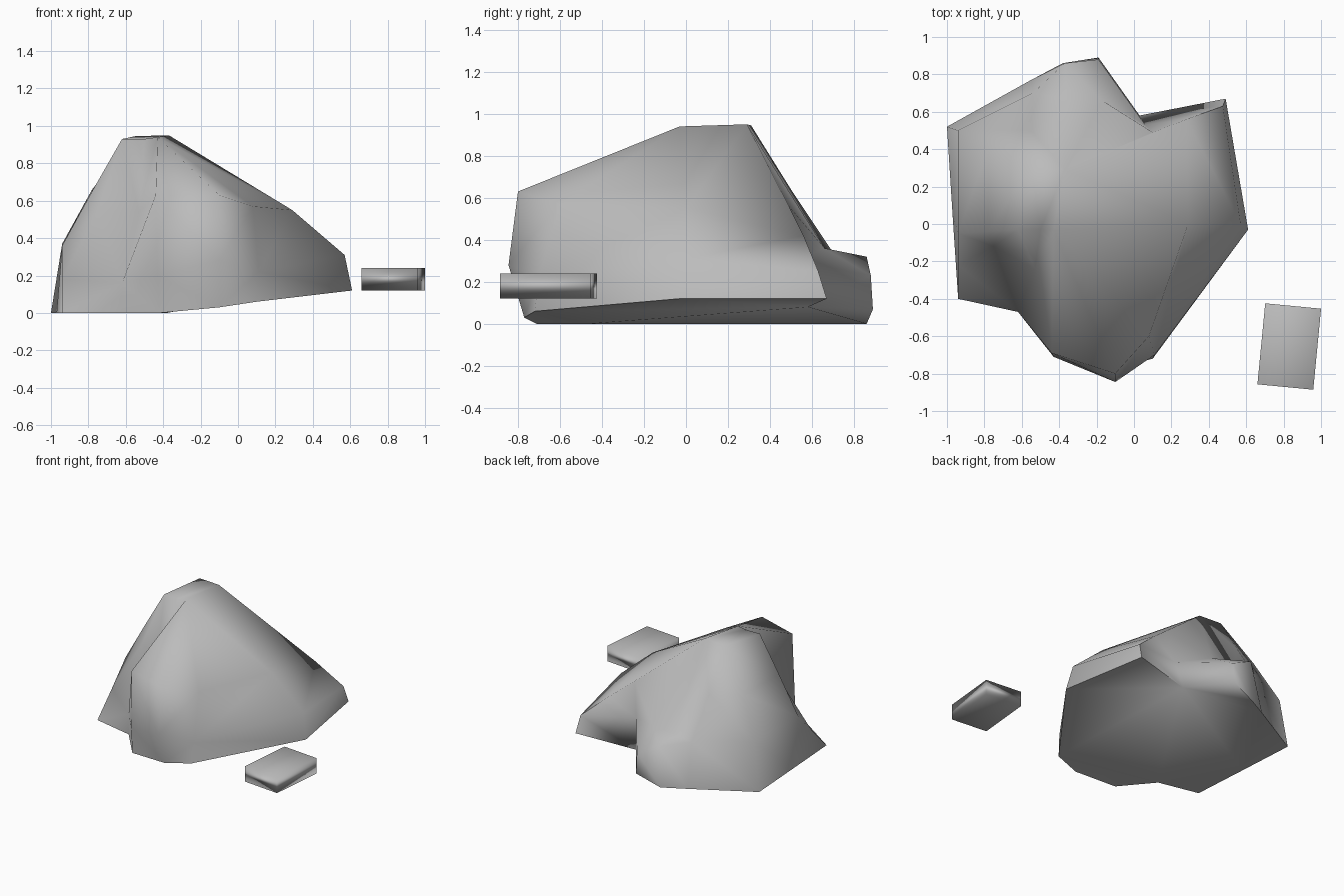
import bpy, bmesh, math
from mathutils import Vector

cube = bpy.data.objects.get("Cube")
if cube:
    bpy.data.objects.remove(cube, do_unlink=True)

# One stone colour for everything
stone = bpy.data.materials.new("grey_stone")
stone.use_nodes = True
colour = (0.5, 0.5, 0.5, 1)
stone.diffuse_color = colour
stone.node_tree.nodes["Principled BSDF"].inputs["Base Color"].default_value = colour


def finish(name, bm, angle):
    """Turn a bmesh into a smooth shaded stone object."""
    bmesh.ops.recalc_face_normals(bm, faces=bm.faces)
    mesh = bpy.data.meshes.new(name)
    bm.to_mesh(mesh)
    bm.free()
    mesh.materials.append(stone)
    obj = bpy.data.objects.new(name, mesh)
    bpy.context.scene.collection.objects.link(obj)
    bpy.ops.object.select_all(action="DESELECT")
    obj.select_set(True)
    bpy.context.view_layer.objects.active = obj
    bpy.ops.object.shade_smooth_by_angle(angle=math.radians(angle))
    return obj


def loft(bm, rings):
    """Skin neighbouring rings with quads and cap both ends."""
    loops = [[bm.verts.new(p) for p in ring] for ring in rings]
    count = len(loops[0])
    for low, high in zip(loops, loops[1:]):
        for i in range(count):
            j = (i + 1) % count
            bm.faces.new((low[i], low[j], high[j], high[i]))
    bm.faces.new(list(reversed(loops[0])))
    bm.faces.new(loops[-1])
    bmesh.ops.remove_doubles(bm, verts=bm.verts, dist=0.001)
    bmesh.ops.triangulate(bm, faces=bm.faces)


# Boulder outlines, counter-clockwise from the left front foot
base = [(-.94, -.4, 0), (-.62, -.47, 0), (-.42, -.71, 0), (-.1, -.77, .03),
        (.1, -.72, .06), (.61, -.03, .12), (.49, .67, .12), (.03, .58, .08),
        (-.19, .89, .07), (-.38, .86, 0), (-.55, .77, 0), (-1, .52, 0), (-.97, .05, 0)]
belly = [(-.94, -.22, .18), (-.62, -.47, .16), (-.43, -.71, .2), (-.1, -.845, .28),
         (.11, -.7, .22), (.57, 0, .31), (.475, .63, .25), (.06, .53, .3),
         (-.19, .88, .23), (-.37, .86, .32), (-.54, .7, .34), (-.94, .5, .37), (-.94, -.05, .36)]
shoulder = [(-.75, -.12, .54), (-.53, -.24, .54), (-.44, -.69, .63), (-.1, -.8, .63),
            (.08, -.6, .57), (.29, 0, .55), (.28, .56, .42), (.1, .49, .56),
            (-.17, .66, .36), (-.36, .67, .345), (-.55, .5, .64), (-.78, .4, .66), (-.78, -.04, .65)]

# Small crown: each column runs up to one of five peak points
left, dip, front, right, back = map(Vector, (
    (-.62, -.03, .93), (-.5, -.03, .93), (-.43, -.03, .94), (-.37, .29, .95), (-.55, .31, .945)))
crown = [left, dip, front, front, front, front, right, right, right, right, back, back, left]

bm = bmesh.new()
loft(bm, [base, belly, shoulder, crown])
finish("boulder", bm, 80)

# Loose slab lying beside the boulder
bm = bmesh.new()
bmesh.ops.create_cube(bm, size=1)
slab = finish("loose_slab", bm, 180)
slab.scale = (.3, .435, .12)
slab.rotation_euler.z = math.radians(-5.5)
slab.location = (.83, -.655, .18)
